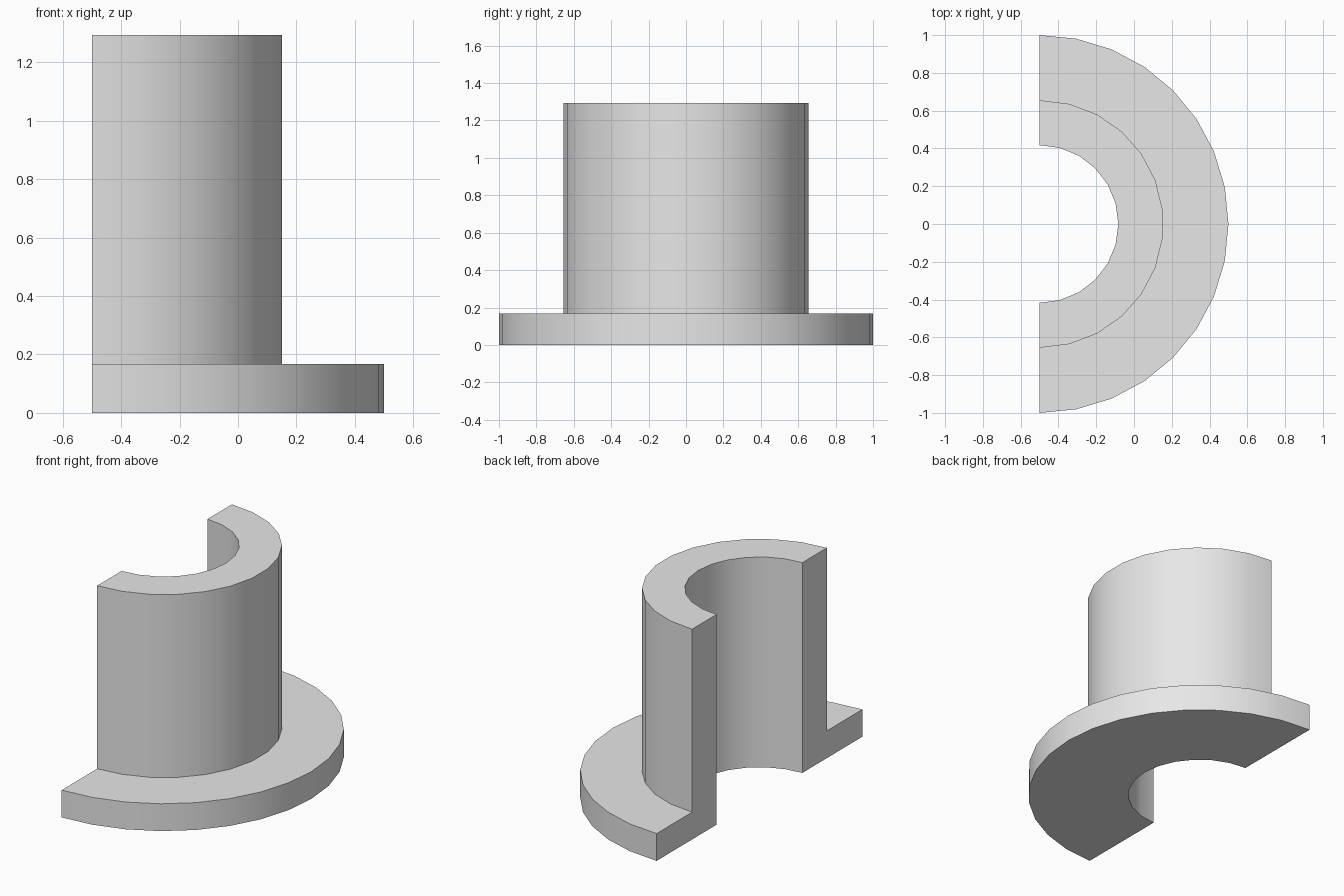
import bpy
import bmesh
from math import sin, cos, pi, radians

cube = bpy.data.objects.get("Cube")
if cube:
    bpy.data.objects.remove(cube, do_unlink=True)

CUT_X = -0.5                        # plane of the lengthwise cut
FLANGE_TOP, SLEEVE_TOP = 0.168, 1.294
BORE, SLEEVE, FLANGE = (0.417, 12), (0.655, 13), (1.0, 16)   # radius, sides

# Plain grey material
grey = bpy.data.materials.new("plain_grey")
grey.use_nodes = True
colour = (0.8, 0.8, 0.8, 1)
grey.diffuse_color = colour
grey.node_tree.nodes["Principled BSDF"].inputs["Base Color"].default_value = colour

bm = bmesh.new()


def half_arc(ring, z):
    """Half circle of vertices from the front cut to the back cut."""
    radius, sides = ring
    angles = [pi * i / sides - pi / 2 for i in range(sides + 1)]
    return [bm.verts.new((CUT_X + radius * cos(a), radius * sin(a), z)) for a in angles]


# L-shaped section, one arc per corner
arcs = [half_arc(BORE, 0), half_arc(BORE, SLEEVE_TOP),
        half_arc(SLEEVE, SLEEVE_TOP), half_arc(SLEEVE, FLANGE_TOP),
        half_arc(FLANGE, FLANGE_TOP), half_arc(FLANGE, 0)]

for a, b in zip(arcs, arcs[1:] + arcs[:1]):
    if len(a) == len(b):            # curved walls
        for i in range(len(a) - 1):
            bm.faces.new((a[i], a[i + 1], b[i + 1], b[i]))
    else:                           # flat half rings
        bm.faces.new(a + b[::-1])

# Flat cut ends
for end in (0, -1):
    bm.faces.new([arc[end] for arc in arcs])

bmesh.ops.recalc_face_normals(bm, faces=bm.faces)
mesh = bpy.data.meshes.new("flanged_half_bushing")
bm.to_mesh(mesh)
bm.free()
mesh.materials.append(grey)

bushing = bpy.data.objects.new("flanged_half_bushing", mesh)
bpy.context.collection.objects.link(bushing)
bpy.ops.object.select_all(action='DESELECT')
bushing.select_set(True)
bpy.context.view_layer.objects.active = bushing
bpy.ops.object.shade_smooth_by_angle(angle=radians(30))
